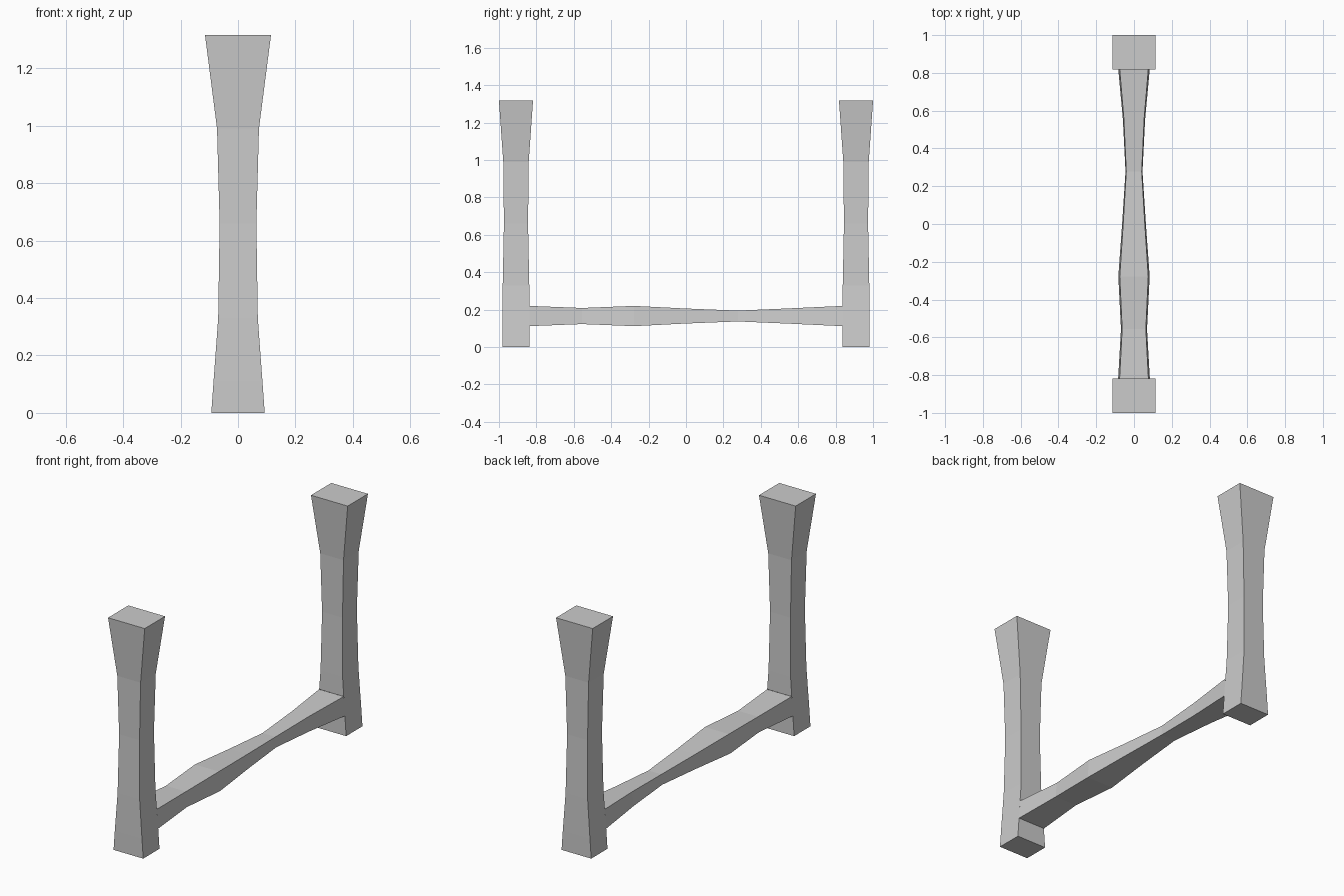
import bpy, bmesh, math

if "Cube" in bpy.data.objects:
    bpy.data.objects.remove(bpy.data.objects["Cube"])

POST_Y = 0.909
BAR_LOW, BAR_HIGH = 0.112, 0.22


def loft(name, rings, cap=True, skip=()):
    """Skin a list of four-point rings; skip holds (ring, side) faces left open."""
    bm = bmesh.new()
    loops = [[bm.verts.new(p) for p in ring] for ring in rings]
    for i, (a, b) in enumerate(zip(loops, loops[1:])):
        for j in range(4):
            if (i, j) not in skip:
                k = (j + 1) % 4
                bm.faces.new((a[j], a[k], b[k], b[j]))
    if cap:
        bm.faces.new(loops[0][::-1])
        bm.faces.new(loops[-1])
    bmesh.ops.recalc_face_normals(bm, faces=bm.faces)
    mesh = bpy.data.meshes.new(name)
    bm.to_mesh(mesh)
    bm.free()
    obj = bpy.data.objects.new(name, mesh)
    bpy.context.collection.objects.link(obj)
    return obj


# Posts: height, half width in x, half depth in y; open where the bar joins
post_profile = [
    (0.0, 0.093, 0.073),
    (BAR_LOW, 0.085, 0.073),
    (BAR_HIGH, 0.077, 0.072),
    (0.33, 0.069, 0.071),
    (0.66, 0.064, 0.0645),
    (0.99, 0.073, 0.068),
    (1.317, 0.115, 0.091),
]
post_rings = [[(-x, -y, z), (x, -y, z), (x, y, z), (-x, y, z)]
              for z, x, y in post_profile]
for name, y, angle in (("front_post", -POST_Y, math.pi), ("back_post", POST_Y, 0)):
    post = loft(name, post_rings, skip={(1, 0)})
    post.location.y = y
    post.rotation_euler.z = angle

# Crossbar: position in y, half width at the bottom, half height
bar_profile = [
    (-0.8365, 0.085, 0.054),
    (-0.556, 0.069, 0.043),
    (-0.278, 0.083, 0.054),
    (0.0, 0.063, 0.040),
    (0.278, 0.045, 0.029),
    (0.556, 0.059, 0.041),
    (0.8365, 0.085, 0.054),
]
MID = (BAR_LOW + BAR_HIGH) / 2
TOP = 0.077 / 0.085
bar_rings = [[(-w, y, MID - h), (w, y, MID - h), (w * TOP, y, MID + h), (-w * TOP, y, MID + h)]
             for y, w, h in bar_profile]
loft("crossbar", bar_rings, cap=False)
